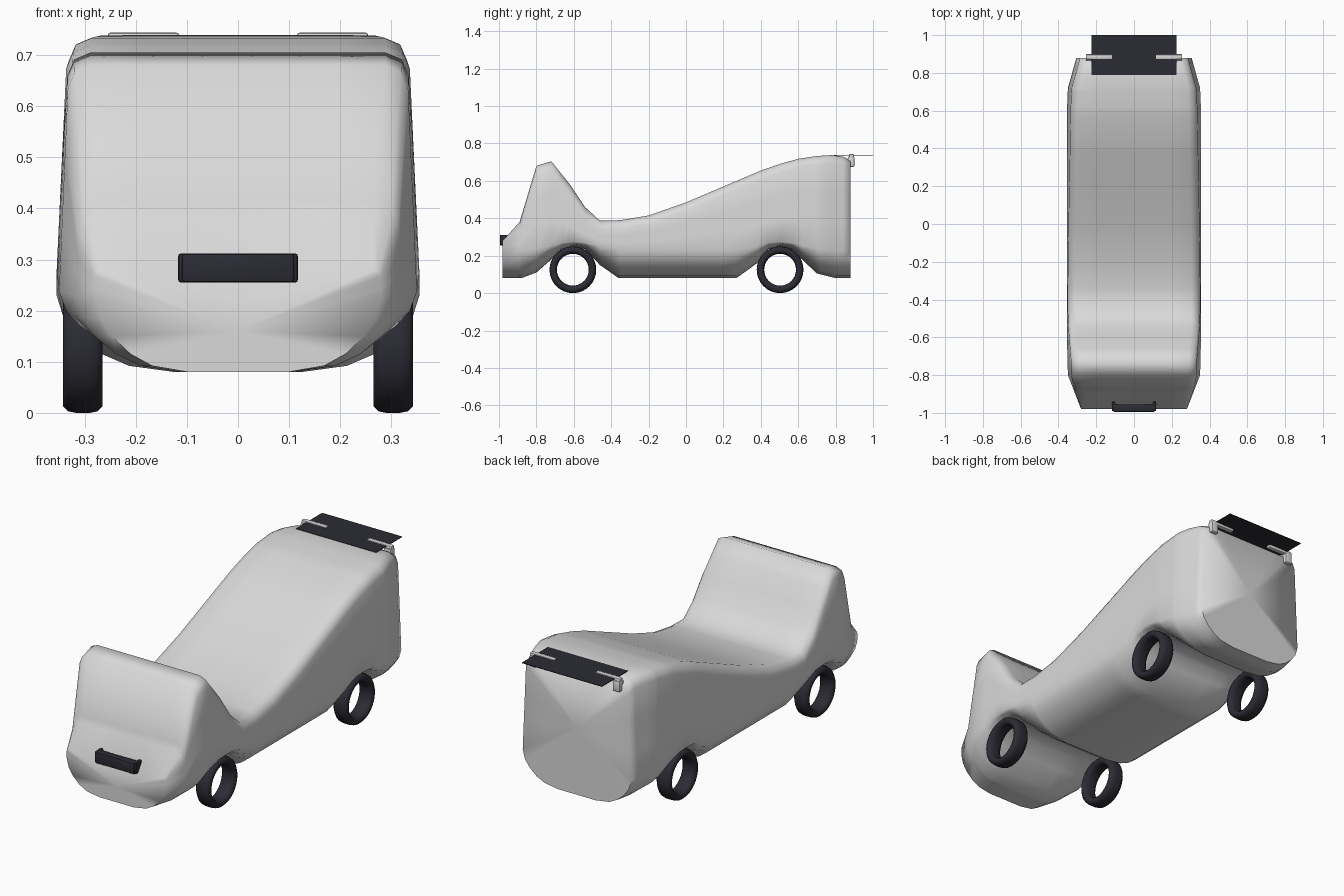
import bpy, bmesh, math
from mathutils import Vector

if "Cube" in bpy.data.objects:
    bpy.data.objects.remove(bpy.data.objects["Cube"])


def material(name, rgb):
    m = bpy.data.materials.new(name)
    m.diffuse_color = (*rgb, 1)
    m.use_nodes = True
    m.node_tree.nodes["Principled BSDF"].inputs["Base Color"].default_value = m.diffuse_color
    return m


GREY = material("pale grey paint", (0.7, 0.7, 0.7))
DARK = material("dark rubber", (0.024, 0.024, 0.034))


def finish(bm, name, mat, angle):
    bmesh.ops.recalc_face_normals(bm, faces=bm.faces)
    me = bpy.data.meshes.new(name)
    bm.to_mesh(me)
    bm.free()
    ob = bpy.data.objects.new(name, me)
    bpy.context.collection.objects.link(ob)
    me.materials.append(mat)
    bpy.ops.object.select_all(action='DESELECT')
    ob.select_set(True)
    bpy.context.view_layer.objects.active = ob
    bpy.ops.object.shade_smooth_by_angle(angle=math.radians(angle))
    return ob


def box(name, lo, hi, mat, bevel=0.0):
    bm = bmesh.new()
    bmesh.ops.create_cube(bm, size=1)
    for v in bm.verts:
        v.co = Vector([(a + b) / 2 + c * (b - a) for a, b, c in zip(lo, hi, v.co)])
    if bevel:
        bmesh.ops.bevel(bm, geom=bm.edges[:], offset=bevel, segments=2,
                        profile=0.5, affect='EDGES')
    return finish(bm, name, mat, 40)


def sample(profile, y):
    for (y0, a), (y1, b) in zip(profile, profile[1:]):
        if y <= y1:
            return a + (b - a) * (y - y0) / (y1 - y0)
    return profile[-1][1]


# Body: sections lofted along y from roof, underside and width profiles
ROOF = [(-.98, .28), (-.89, .38), (-.80, .68), (-.72, .705), (-.62, .58), (-.54, .46),
        (-.46, .387), (-.35, .39), (-.2, .415), (0, .485), (.2, .57), (.4, .655),
        (.5, .69), (.6, .718), (.7, .733), (.78, .738), (.84, .73), (.88, .71)]
UNDER = [(-.98, .08), (-.88, .08), (-.80, .11), (-.72, .18), (-.66, .235), (-.6, .25),
         (-.54, .235), (-.46, .15), (-.36, .08), (.27, .08), (.38, .16), (.44, .235),
         (.5, .25), (.56, .235), (.62, .18), (.7, .105), (.8, .08), (.88, .08)]
WIDTH = [(-.98, .28), (-.80, .35), (-.6, .355), (.6, .355), (.72, .35), (.88, .305)]
RISE = [(0, 0), (.35, 0), (.6, .012), (.75, .035), (.88, .07), (.96, .105), (1, .15)]


def section(y):
    t, b, w = sample(ROOF, y), sample(UNDER, y), sample(WIDTH, y)
    k = 1 - (b - .08) / .17 * .85
    wt = w - .045 * max(0, t - .3)
    r = .012 if y < -.9 else .045
    dip = .06 if y < -.97 else 0
    half = [(x * w, b + z * k) for x, z in RISE]
    low = half[-1][1]
    half += [(w + (wt - w) * f, low + (t - r - low) * f) for f in (.33, .67, 1)]
    half += [(wt - r * .3, t - r * .3), (wt - r, t)]
    half += [((wt - r) * f, t - dip * (1 - f)) for f in (.67, .33, 0)]
    return half + [(-x, z) for x, z in half[-2:0:-1]]


bm = bmesh.new()
ys = sorted({y for y, _ in ROOF + UNDER + WIDTH})
rings = [[bm.verts.new((x, y, z)) for x, z in section(y)] for y in ys]
n = len(rings[0])
for a, c in zip(rings, rings[1:]):
    for i in range(n):
        j = (i + 1) % n
        bm.faces.new((a[i], a[j], c[j], c[i]))
for ring, y, z in ((rings[0], ys[0], .16), (rings[-1], ys[-1], .42)):
    hub = bm.verts.new((0, y, z))
    for i in range(n):
        bm.faces.new((ring[i], ring[(i + 1) % n], hub))
finish(bm, "body", GREY, 75)

# Wheels: open rings with rounded tread corners
TREAD = [(.265, .112), (.275, .122), (.29, .125), (.317, .125), (.332, .122), (.342, .112),
         (.342, .098), (.332, .088), (.317, .085), (.29, .085), (.275, .088), (.265, .098)]
for side, sname in ((-1, "left"), (1, "right")):
    for wy, wname in ((-.605, "front"), (.503, "rear")):
        bm = bmesh.new()
        seg = 32
        loops = [[bm.verts.new((side * x, wy + r * math.cos(s * math.tau / seg),
                                .125 + r * math.sin(s * math.tau / seg)))
                  for x, r in TREAD] for s in range(seg)]
        m = len(TREAD)
        for s in range(seg):
            p, q = loops[s], loops[(s + 1) % seg]
            for i in range(m):
                j = (i + 1) % m
                bm.faces.new((p[i], p[j], q[j], q[i]))
        finish(bm, f"{wname}_{sname}_wheel", DARK, 50)

# Front bumper bar with thicker end blocks
box("bumper_bar", (-.11, -.995, .255), (.11, -.955, .312), DARK, .006)
for side in (-1, 1):
    x0, x1 = sorted((side * .1, side * .117))
    box("bumper_end", (x0, -.99, .255), (x1, -.94, .312), DARK, .005)

# Rear wing plate and its two brackets
box("rear_wing", (-.226, .79, .736), (.226, 1.0, .739), DARK)
for side in (-1, 1):
    x0, x1 = sorted((side * .115, side * .255))
    box("wing_bracket_bar", (x0, .872, .722), (x1, .897, .744), GREY, .006)
    x0, x1 = sorted((side * .215, side * .255))
    box("wing_bracket_foot", (x0, .865, .675), (x1, .9, .73), GREY, .006)
